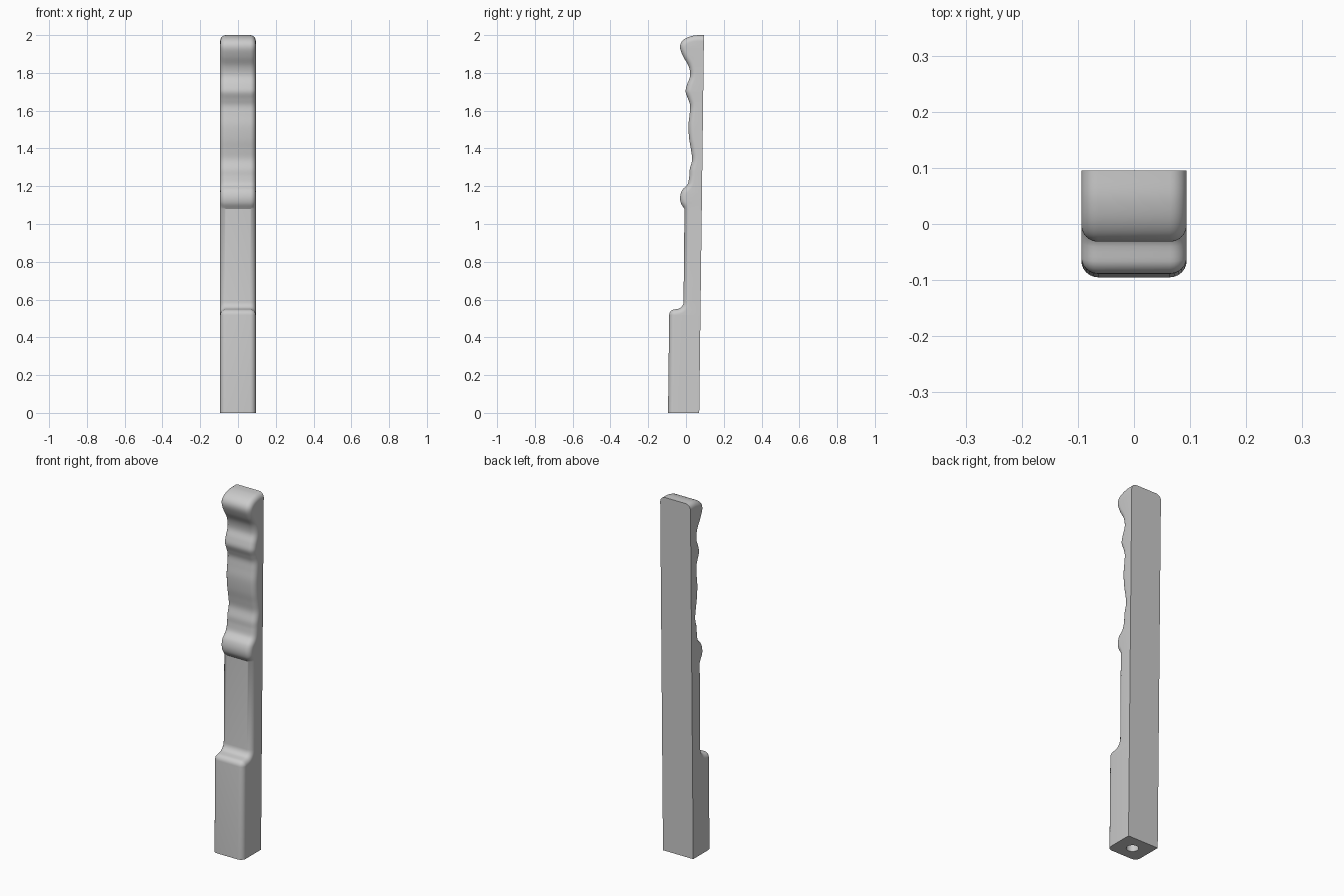
import bpy, bmesh, math
from mathutils import Vector

if "Cube" in bpy.data.objects:
    bpy.data.objects.remove(bpy.data.objects["Cube"], do_unlink=True)

HALF_W = 0.094     # half width
EDGE = 0.03        # rounding of the front edges
ROUND_STEPS = 6


def material(name, rgb):
    m = bpy.data.materials.new(name)
    m.use_nodes = True
    m.diffuse_color = (*rgb, 1)
    m.node_tree.nodes["Principled BSDF"].inputs["Base Color"].default_value = (*rgb, 1)
    return m


def spline(points, steps=5):
    """Smooth curve through the points (Catmull-Rom)."""
    pts = [Vector(p) for p in points]
    pts = [2 * pts[0] - pts[1]] + pts + [2 * pts[-1] - pts[-2]]
    out = []
    for a, b, c, d in zip(pts, pts[1:], pts[2:], pts[3:]):
        for i in range(steps):
            t = i / steps
            out.append(0.5 * (2 * b + (c - a) * t + (2 * a - 5 * b + 4 * c - d) * t ** 2
                              + (3 * b - a - 3 * c + d) * t ** 3))
    return out + [pts[-2]]


def arc(cy, cz, r, start, end, steps=6):
    angles = [math.radians(start + (end - start) * i / steps) for i in range(steps + 1)]
    return [Vector((cy + r * math.cos(a), cz + r * math.sin(a))) for a in angles]


def back_y(z):
    return 0.07 + 0.0125 * z


# Front outline as (y, z): base block, shelf, flat shaft, then the wavy grip
base = [Vector((-0.095, 0))] + arc(-0.059, 0.518, 0.03, 180, 90)
shaft = arc(-0.050, 0.587, 0.037, 270, 360)
grip = spline([(-0.008, 1.08), (-0.027, 1.11), (-0.031, 1.145), (-0.02, 1.18),
               (0.008, 1.21), (0.017, 1.25), (0.02, 1.29), (0.032, 1.34),
               (0.027, 1.39), (0.017, 1.45), (0.013, 1.52), (0.019, 1.58),
               (0.022, 1.625), (0.012, 1.66), (-0.002, 1.7), (0.006, 1.74),
               (0.022, 1.785), (0.014, 1.835), (-0.014, 1.885), (-0.031, 1.93),
               (-0.025, 1.962), (0.002, 1.985), (0.045, 1.998), (back_y(2), 2.0)])
outline = base + shaft + grip

# Inward normals, level at the foot and vertical at the top
normals = []
for i in range(len(outline)):
    t = outline[min(i + 1, len(outline) - 1)] - outline[max(i - 1, 0)]
    normals.append(Vector((t.y, -t.x)).normalized())
normals[0], normals[-1] = Vector((1, 0)), Vector((0, -1))

# Handle body: one rounded section per outline point
bm = bmesh.new()
rows = []
for p, n in zip(outline, normals):
    side = []
    for k in range(ROUND_STEPS + 1):
        a = math.pi / 2 * k / ROUND_STEPS
        q = p + n * EDGE * (1 - math.cos(a))
        side.append((HALF_W - EDGE + EDGE * math.sin(a), q.x, q.y))
    z = side[-1][2]
    side.append((HALF_W, back_y(z), z))
    ring = [(-x, y, z) for x, y, z in reversed(side)] + side
    rows.append([bm.verts.new(v) for v in ring])
for lower, upper in zip(rows, rows[1:]):
    for j in range(len(lower) - 1):
        bm.faces.new((lower[j], lower[j + 1], upper[j + 1], upper[j]))
bm.faces.new(rows[0])
bm.faces.new([r[0] for r in rows] + rows[-1][1:-1] + [r[-1] for r in reversed(rows)])
bmesh.ops.remove_doubles(bm, verts=bm.verts, dist=0.0003)
bmesh.ops.recalc_face_normals(bm, faces=bm.faces)
mesh = bpy.data.meshes.new("handle")
bm.to_mesh(mesh)
bm.free()
handle = bpy.data.objects.new("handle", mesh)
bpy.context.collection.objects.link(handle)
mesh.materials.append(material("plain grey", (0.6, 0.6, 0.6)))

# Blind hole in the foot
bpy.ops.mesh.primitive_cylinder_add(vertices=32, radius=0.031, depth=0.6,
                                    location=(0, -0.012, 0))
cutter = bpy.context.object
cutter.name = "hole_cutter"
cutter.hide_render = True
cutter.data.materials.append(mesh.materials[0])
hole = handle.modifiers.new("foot hole", "BOOLEAN")
hole.operation = "DIFFERENCE"
hole.solver = "EXACT"
hole.object = cutter
cutter.select_set(False)
handle.select_set(True)
bpy.context.view_layer.objects.active = handle
bpy.ops.object.modifier_apply(modifier=hole.name)
bpy.data.objects.remove(cutter, do_unlink=True)
bpy.ops.object.shade_smooth_by_angle(angle=math.radians(30))
